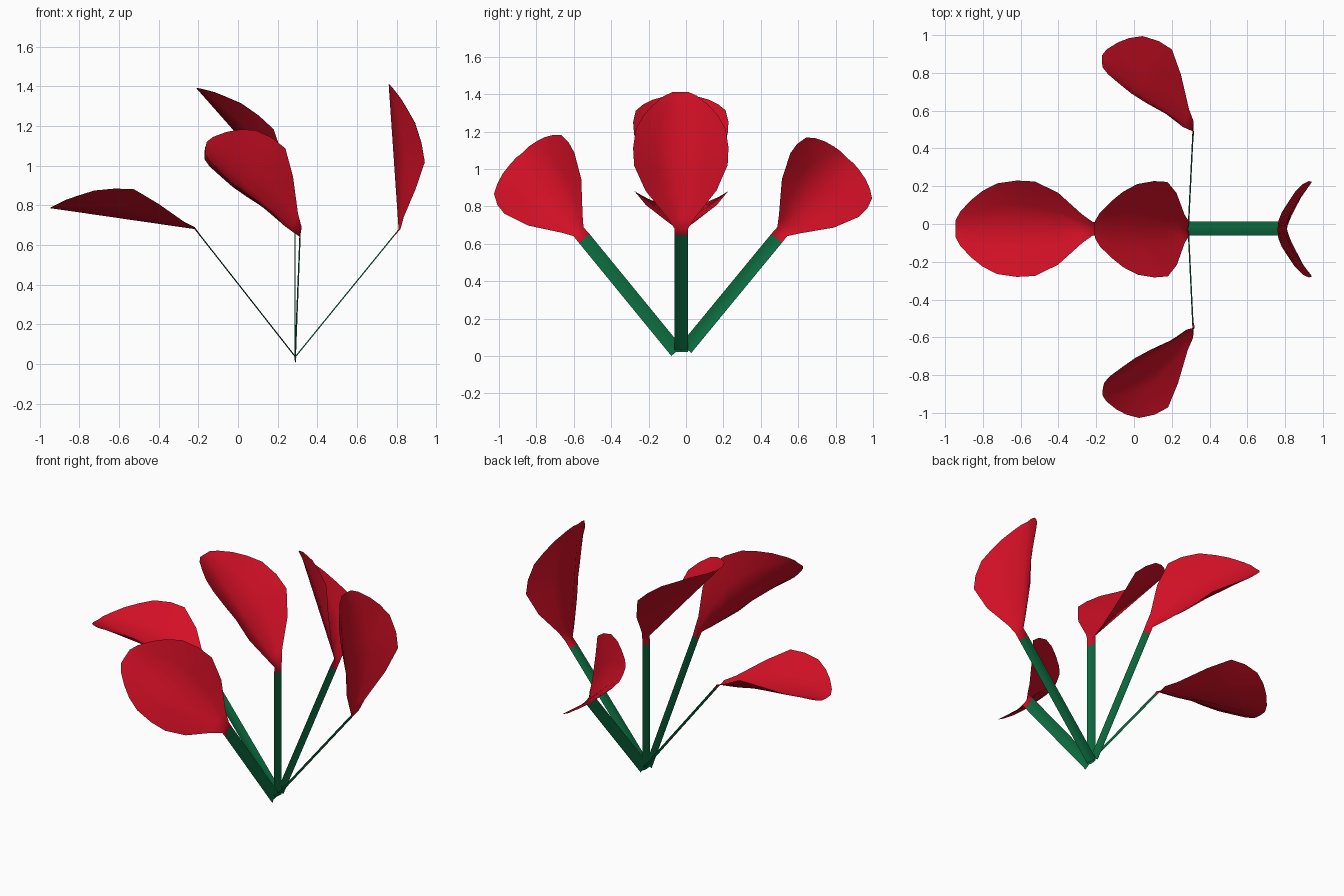
import bpy
from mathutils import Vector

if "Cube" in bpy.data.objects:
    bpy.data.objects.remove(bpy.data.objects["Cube"], do_unlink=True)


def make_material(name, colour):
    mat = bpy.data.materials.new(name)
    mat.use_nodes = True
    mat.diffuse_color = (*colour, 1)
    mat.node_tree.nodes["Principled BSDF"].inputs["Base Color"].default_value = (*colour, 1)
    return mat


red = make_material("petal red", (0.65, 0.005, 0.019))
green = make_material("stem green", (0.004, 0.16, 0.055))

COLUMNS = (-1, -0.5, 0, 0.5, 1)
STEM_HALF_WIDTH, STEM_FOLD = 0.037, 0.006

# petal profile: position along the midrib, half width, height of the raised rim
PETAL = [(0, 0.036, 0.01), (0.08, 0.075, 0.03), (0.27, 0.19, 0.1),
         (0.45, 0.25, 0.155), (0.58, 0.255, 0.145), (0.72, 0.24, 0.12),
         (0.82, 0.2, 0.085), (0.9, 0.15, 0.055), (0.97, 0.09, 0.02),
         (1, 0.045, 0.004)]


def cross_row(start, end, up, t, half_width, rise):
    """Cupped row of points across a leaf blade running from start to end."""
    start, end, up = Vector(start), Vector(end), Vector(up)
    along = (end - start).normalized()
    normal = (up - along * up.dot(along)).normalized()
    side = along.cross(normal)
    centre = start.lerp(end, t)
    return [centre + side * v * half_width + normal * rise * abs(v) ** 1.4
            for v in COLUMNS]


def loft(name, rows, mat):
    """Skin successive rows into one smooth sheet."""
    n = len(COLUMNS)
    faces = [(r * n + c, r * n + c + 1, (r + 1) * n + c + 1, (r + 1) * n + c)
             for r in range(len(rows) - 1) for c in range(n - 1)]
    mesh = bpy.data.meshes.new(name)
    mesh.from_pydata([p for row in rows for p in row], [], faces)
    mesh.materials.append(mat)
    mesh.shade_smooth()
    obj = bpy.data.objects.new(name, mesh)
    bpy.context.collection.objects.link(obj)


def flower(name, root, neck, tip, up):
    # flat, lightly folded ribbon stem
    stem = [cross_row(root, neck, (1, 0, 0), t, STEM_HALF_WIDTH, STEM_FOLD)
            for t in (0, 0.5, 0.95)]
    loft(name + "_stem", stem, green)
    # short neck opening into the cupped petal
    petal = [cross_row(neck, tip, up, *station) for station in PETAL]
    loft(name + "_petal", [stem[-1]] + petal, red)


flower("right", (0.29, -0.025, 0.03), (-0.22, -0.025, 0.68), (-0.945, -0.025, 0.785), (0.14, 0, 1))
flower("centre", (0.285, -0.025, 0.02), (0.285, -0.025, 0.83), (-0.21, -0.03, 1.39), (0.75, 0, 0.66))
flower("left", (0.285, -0.025, 0.035), (0.81, -0.025, 0.68), (0.76, -0.03, 1.41), (1, 0, 0.07))
flower("front", (0.285, -0.05, 0.024), (0.31, -0.57, 0.66), (-0.165, -0.87, 1.09), (0.74, -0.5, 0.44))
flower("back", (0.285, 0, 0.04), (0.31, 0.51, 0.66), (-0.17, 0.86, 1.06), (0.75, 0.46, 0.46))
